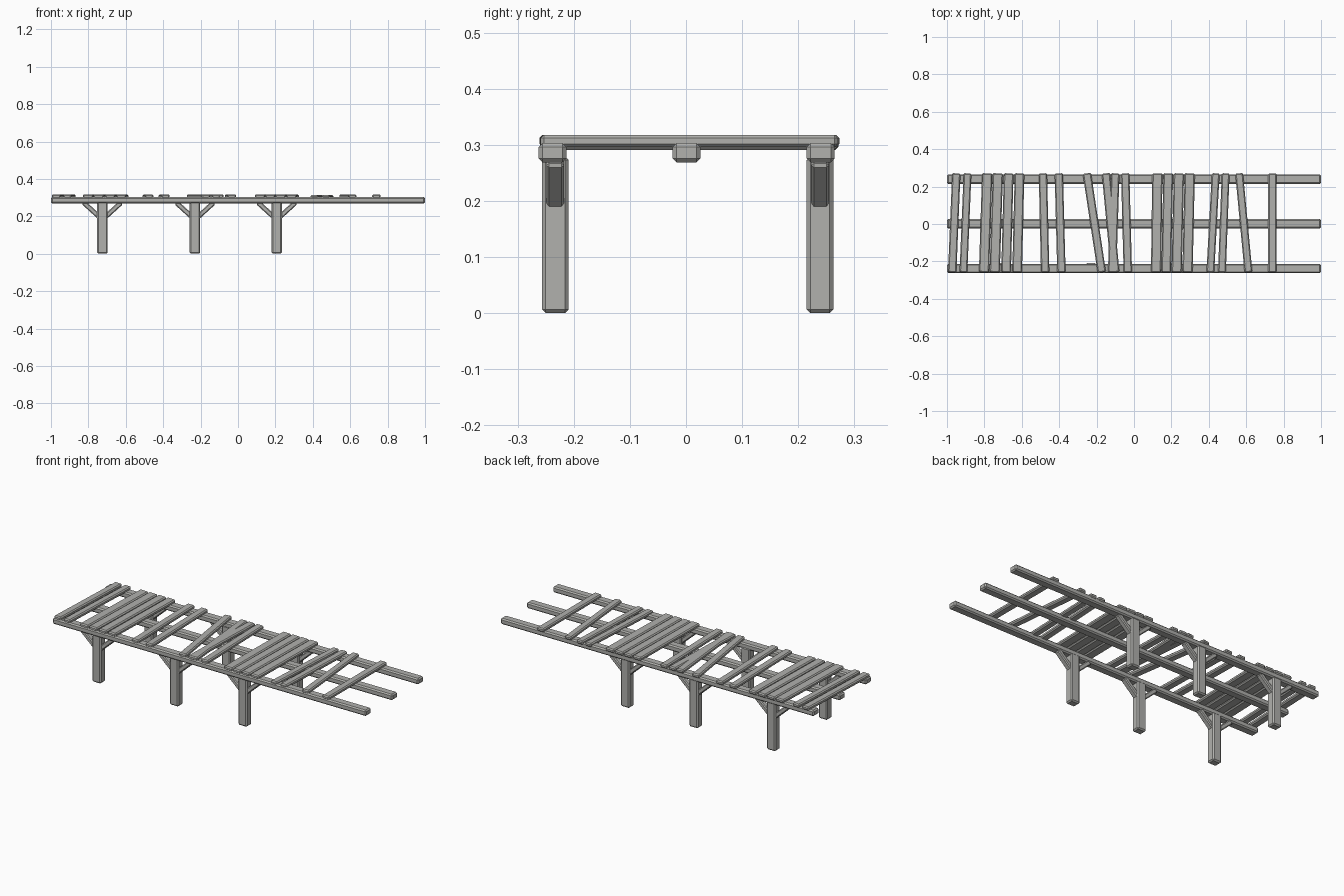
import bpy
import math
from mathutils import Vector

cube = bpy.data.objects.get("Cube")
if cube:
    bpy.data.objects.remove(cube, do_unlink=True)

wood = bpy.data.materials.new("weathered_grey_wood")
wood.use_nodes = True
GREY = (0.44, 0.44, 0.42, 1)
wood.diffuse_color = GREY
wood.node_tree.nodes["Principled BSDF"].inputs["Base Color"].default_value = GREY


def timber(name, centre, size, rotation=(0, 0, 0), chamfer=0.007):
    """A sawn timber with chamfered edges."""
    bpy.ops.mesh.primitive_cube_add(size=1, location=centre, rotation=rotation)
    ob = bpy.context.object
    ob.name = name
    ob.scale = size
    bpy.ops.object.transform_apply(location=False, rotation=False, scale=True)
    ob.data.materials.append(wood)
    mod = ob.modifiers.new("chamfer", "BEVEL")
    mod.width = chamfer
    mod.segments = 1
    return ob


# Three long beams
for name, y in (("front", -0.238), ("middle", 0.001), ("back", 0.24)):
    timber(name + "_beam", (0, y, 0.286), (2, 0.05, 0.034))

# Posts with a pair of diagonal braces each
for side, y in (("front", -0.233), ("back", 0.239)):
    for i, x in enumerate((-0.725, -0.23, 0.207), 1):
        timber(f"{side}_post_{i}", (x, y, 0.14), (0.056, 0.048, 0.28))
        for s, label in ((-1, "right"), (1, "left")):
            low = Vector((x + s * 0.012, y, 0.193))
            high = Vector((x + s * 0.1, y, 0.273))
            d = high - low
            timber(f"{side}_brace_{label}_{i}", (low + high) / 2,
                   (d.length, 0.032, 0.026), (0, -math.atan2(d.z, d.x), 0), 0.005)

# Deck planks: x at the back end, x at the front end, width
planks = [
    (-0.95, -0.972, 0.045), (-0.89, -0.912, 0.042),
    (-0.785, -0.802, 0.055), (-0.728, -0.745, 0.055),
    (-0.67, -0.684, 0.052), (-0.612, -0.625, 0.052),
    (-0.487, -0.475, 0.045), (-0.402, -0.388, 0.045),
    (-0.252, -0.172, 0.045), (-0.15, -0.10, 0.045),
    (-0.1, -0.117, 0.045), (-0.047, -0.033, 0.045),
    (0.125, 0.118, 0.055), (0.183, 0.172, 0.052),
    (0.24, 0.228, 0.055), (0.298, 0.286, 0.055),
    (0.437, 0.408, 0.042), (0.49, 0.47, 0.042),
    (0.562, 0.612, 0.042), (0.74, 0.74, 0.045),
]
for i, (back, front, width) in enumerate(planks, 1):
    span = 0.53
    lean = math.atan2(front - back, span)
    z = 0.302 if i in (17, 18) else 0.307
    timber(f"plank_{i}", ((back + front) / 2, 0.006, z),
           (width, math.hypot(span, front - back), 0.022), (0, 0, lean), 0.006)
